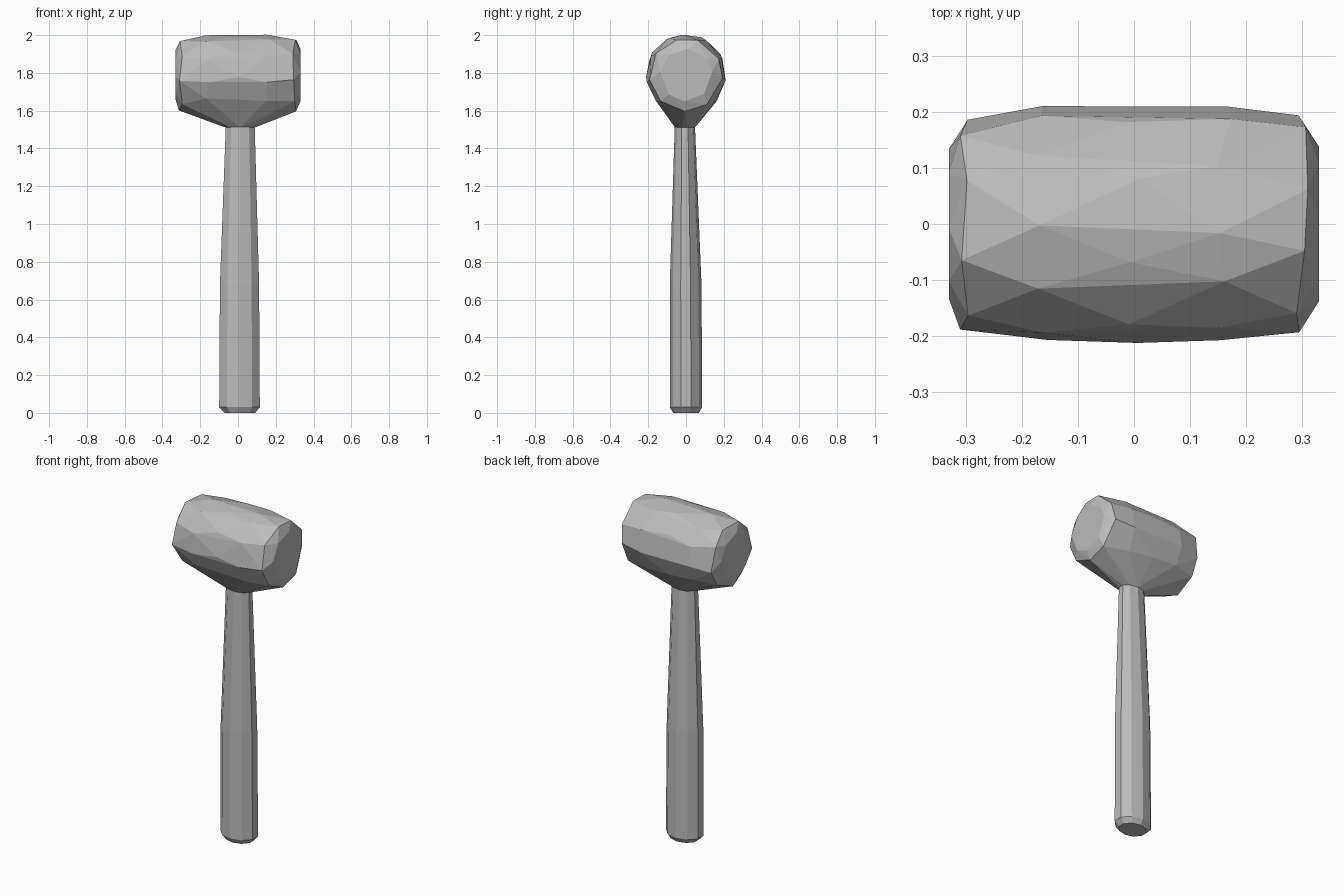
import bpy, bmesh, math, random

random.seed(4)
cube = bpy.data.objects.get("Cube")
if cube:
    bpy.data.objects.remove(cube)

grey = bpy.data.materials.new("plain_grey")
grey.use_nodes = True
colour = (0.5, 0.5, 0.5, 1)
grey.diffuse_color = colour
grey.node_tree.nodes["Principled BSDF"].inputs["Base Color"].default_value = colour


def finish(bm, name):
    bmesh.ops.recalc_face_normals(bm, faces=bm.faces)
    mesh = bpy.data.meshes.new(name)
    bm.to_mesh(mesh)
    bm.free()
    mesh.materials.append(grey)
    obj = bpy.data.objects.new(name, mesh)
    bpy.context.collection.objects.link(obj)
    return obj


def ring(bm, cx, cy, z, rx, ry, sides):
    """Horizontal oval ring of vertices."""
    return [bm.verts.new((cx + rx * math.cos(a), cy + ry * math.sin(a), z))
            for a in (math.tau * (i + 0.5) / sides for i in range(sides))]


# Handle: tapered faceted shaft with a chamfered foot
SIDES = 10
bm = bmesh.new()
sections = [(0.01, 0, 0, 0.085, 0.068), (0.008, 0, 0.03, 0.113, 0.086),
            (0.008, -0.002, 0.68, 0.109, 0.084), (0.012, -0.006, 1.53, 0.08, 0.053)]
rings = [ring(bm, cx, cy, z, rx, ry, SIDES) for cx, cy, z, rx, ry in sections]
for low, high in zip(rings, rings[1:]):
    for i in range(SIDES):
        j = (i + 1) % SIDES
        bm.faces.new((low[i], low[j], high[j], high[i]))
bm.faces.new(rings[0][::-1])
bm.faces.new(rings[-1])
finish(bm, "handle")

# Head: roughly carved barrel along x, drawn down to the neck
bm = bmesh.new()
stations = [(-0.33, 0.135, 8), (-0.305, 0.19, 9), (-0.16, 0.211, 11), (0, 0.214, 10),
            (0.16, 0.213, 11), (0.3, 0.194, 9), (0.33, 0.14, 8)]
for k, (x, r, n) in enumerate(stations):
    flat_end = k in (0, len(stations) - 1)
    for i in range(n):
        a = math.tau * (i + 0.5 * (k % 2) + random.uniform(-0.15, 0.15)) / n
        dx = 0 if flat_end else random.uniform(-0.012, 0.012)
        rr = r * random.uniform(0.985, 1.005)
        bm.verts.new((x + dx, rr * math.sin(a), 1.79 + rr * math.cos(a)))
ring(bm, 0.012, -0.005, 1.51, 0.079, 0.052, SIDES)
hull = bmesh.ops.convex_hull(bm, input=bm.verts)
loose = {v for v in hull["geom_interior"] + hull["geom_unused"]
         if isinstance(v, bmesh.types.BMVert)}
bmesh.ops.delete(bm, geom=list(loose), context='VERTS')
bmesh.ops.dissolve_limit(bm, angle_limit=math.radians(3),
                         verts=bm.verts, edges=bm.edges)
finish(bm, "head")
